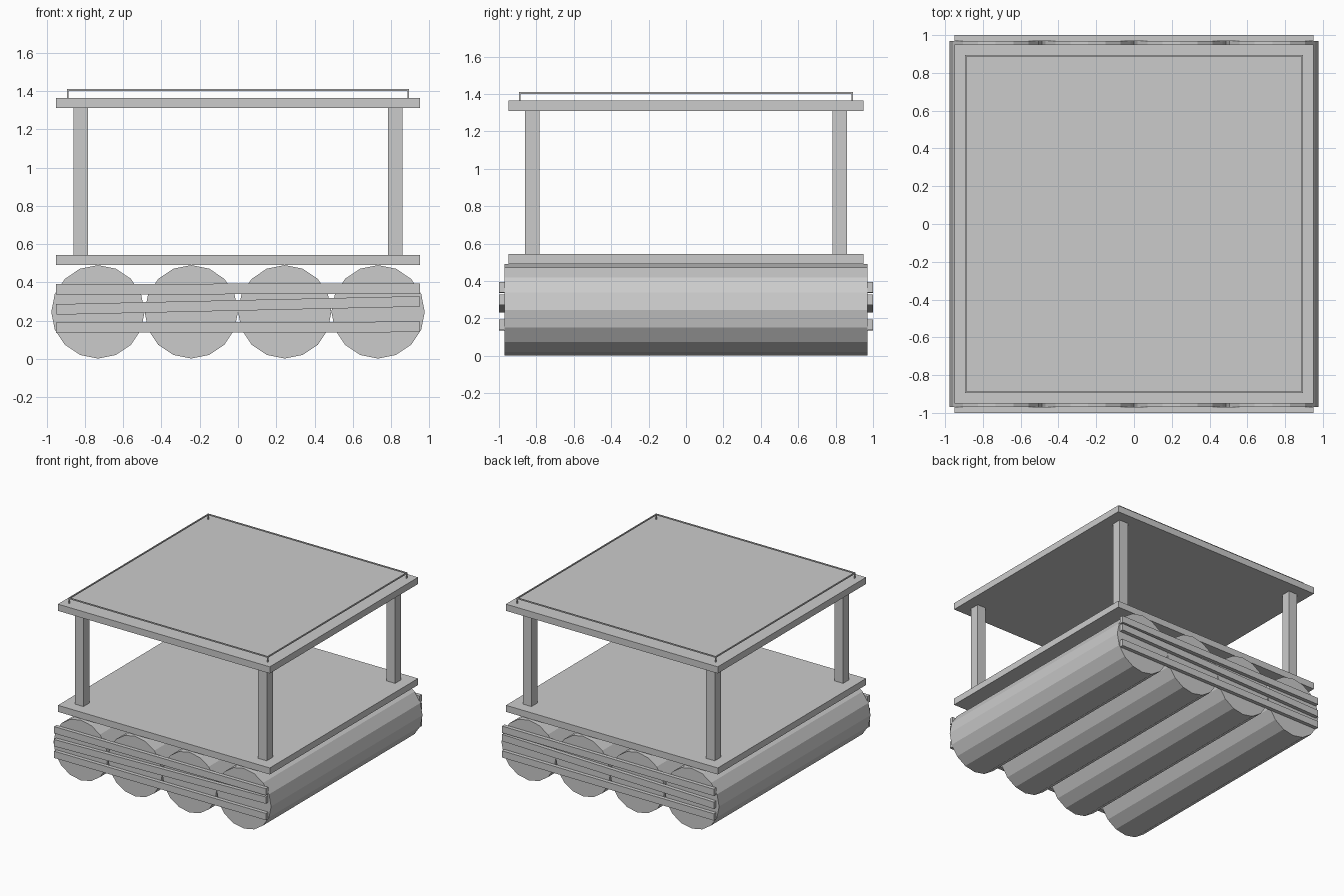
import bpy
from math import pi, atan2

if "Cube" in bpy.data.objects:
    bpy.data.objects.remove(bpy.data.objects["Cube"])


def box(name, x, y, z, tilt=0.0):
    """Box from (min, max) ranges, optionally tilted about y."""
    bpy.ops.mesh.primitive_cube_add(
        size=1, location=[(a + b) / 2 for a, b in (x, y, z)])
    o = bpy.context.object
    o.name = name
    o.scale = [b - a for a, b in (x, y, z)]
    bpy.ops.object.transform_apply(location=False, rotation=False, scale=True)
    o.rotation_euler.y = -tilt
    return o


# Floating logs
R = 0.244
for i in range(4):
    bpy.ops.mesh.primitive_cylinder_add(
        vertices=16, radius=R, depth=1.94,
        location=((2 * i - 3) * R, 0, 0.246), rotation=(pi / 2, 0, 0))
    bpy.context.object.name = f"log_{i + 1}"

# Deck and roof slabs
box("deck", (-0.95, 0.95), (-0.95, 0.95), (0.491, 0.544))
box("roof", (-0.95, 0.95), (-0.95, 0.95), (1.31, 1.364))

# Corner posts and small rail supports
for sx in (-1, 1):
    for sy in (-1, 1):
        cx, cy = 0.822 * sx, 0.822 * sy
        box("corner_post", (cx - 0.039, cx + 0.039), (cy - 0.039, cy + 0.039), (0.54, 1.315))
        rx, ry = 0.89 * sx, 0.89 * sy
        box("rail_support", (rx - 0.004, rx + 0.004), (ry - 0.004, ry + 0.004), (1.36, 1.41))

# Thin rail around the roof
for s in (-1, 1):
    c = 0.89 * s
    box("rail_side", (c - 0.004, c + 0.004), (-0.894, 0.894), (1.4, 1.41))
    box("rail_end", (-0.894, 0.894), (c - 0.004, c + 0.004), (1.4, 1.41))

# Binding planks on the log ends, the middle one tilted
for name, y in (("front", (-1.0, -0.968)), ("back", (0.968, 1.0))):
    x = (-0.95, 0.95)
    box(name + "_plank_top", x, y, (0.338, 0.393), atan2(0.004, 1.9))
    box(name + "_plank_middle", x, y, (0.252, 0.307), atan2(0.042, 1.9))
    box(name + "_plank_bottom", x, y, (0.138, 0.193), atan2(0.003, 1.9))
